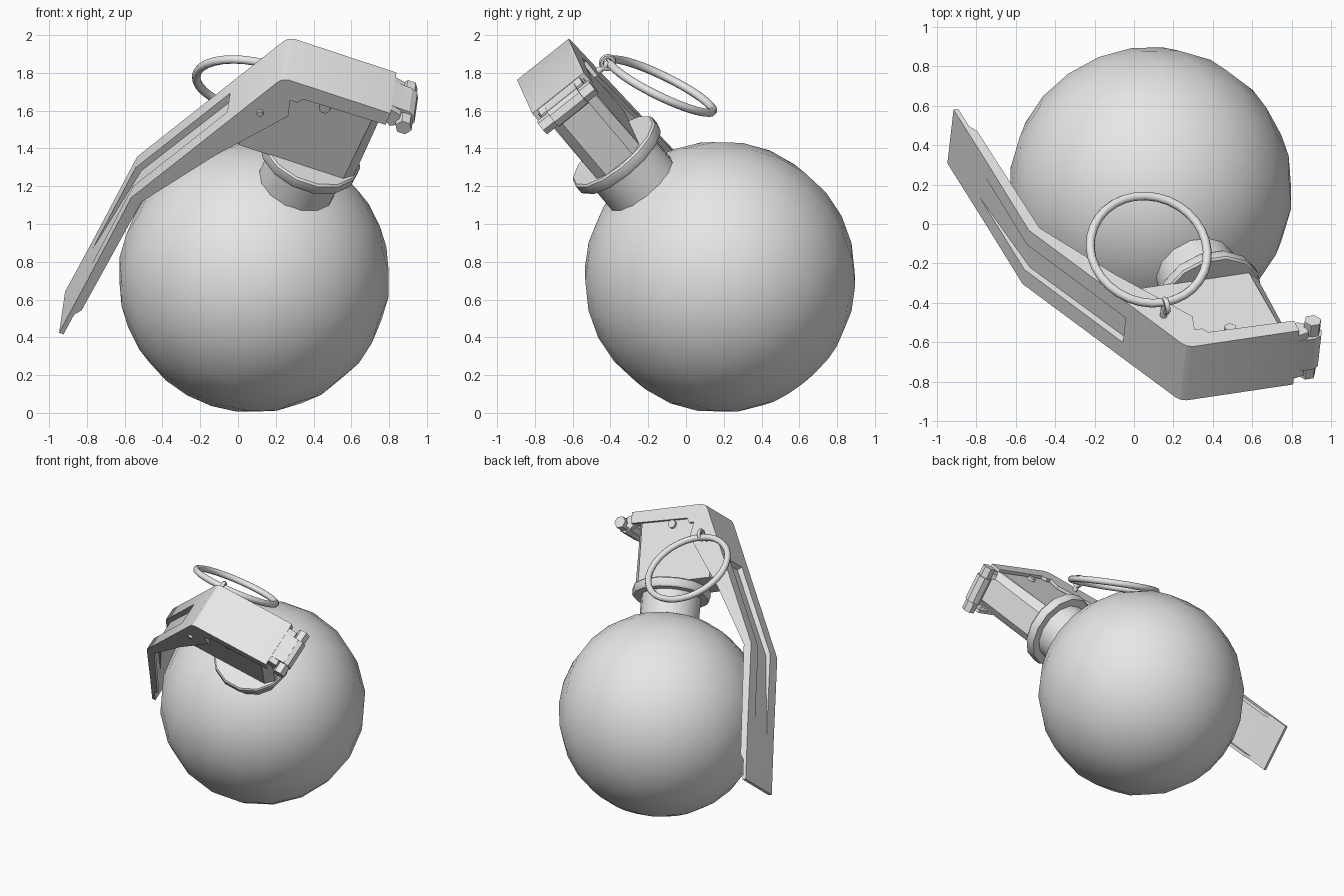
import bpy, bmesh, math
from mathutils import Matrix, Vector

if "Cube" in bpy.data.objects:
    bpy.data.objects.remove(bpy.data.objects["Cube"])

# Tilted frame of the whole assembly: origin at the ball, local z along the neck
AX, AY, AZ = Vector((.94, .14, -.31)), Vector((.09, .78, .62)), Vector((.33, -.61, .72))
FRAME = Matrix.Translation((.085, .18, .72)) @ Matrix((AX, AY, AZ)).transposed().to_4x4()

grey = bpy.data.materials.new("plain grey")
grey.diffuse_color = (.8, .8, .8, 1)
grey.use_nodes = True
grey.node_tree.nodes["Principled BSDF"].inputs["Base Color"].default_value = grey.diffuse_color


def finish(name, bm, angle=35, matrix=FRAME):
    bmesh.ops.remove_doubles(bm, verts=bm.verts, dist=1e-5)
    bmesh.ops.recalc_face_normals(bm, faces=bm.faces)
    bm.transform(matrix)
    me = bpy.data.meshes.new(name)
    bm.to_mesh(me)
    bm.free()
    me.materials.append(grey)
    ob = bpy.data.objects.new(name, me)
    bpy.context.collection.objects.link(ob)
    bpy.ops.object.select_all(action='DESELECT')
    ob.select_set(True)
    bpy.context.view_layer.objects.active = ob
    bpy.ops.object.shade_smooth_by_angle(angle=math.radians(angle))
    return ob


def loft(name, rings, closed=False, angle=35, matrix=FRAME):
    """Skin a list of equal-length point rings; cap the ends unless closed."""
    bm = bmesh.new()
    vs = [[bm.verts.new(p) for p in r] for r in rings]
    n, m = len(rings[0]), len(rings)
    for i in range(m if closed else m - 1):
        a, b = vs[i], vs[(i + 1) % m]
        for j in range(n):
            k = (j + 1) % n
            bm.faces.new((a[j], a[k], b[k], b[j]))
    if not closed:
        bm.faces.new(vs[0])
        bm.faces.new(vs[-1])
    return finish(name, bm, angle, matrix)


def plate(name, pts, y0, y1, angle=20):
    """Extrude an (x, z) outline across the width."""
    return loft(name, [[(x, y, z) for x, z in pts] for y in (y0, y1)], angle=angle)


def turned(name, profile, n):
    """Lathe an (r, z) profile around the neck axis."""
    return loft(name, [[(r * math.cos(t), r * math.sin(t), z)
                        for t in [math.tau * i / n for i in range(n)]] for r, z in profile])


def rod(name, x, z, r, y0, y1, n=8):
    return plate(name, [(x + r * math.cos(math.tau * i / n), z + r * math.sin(math.tau * i / n))
                        for i in range(n)], y0, y1, 50 if n > 8 else 20)


def torus(name, centre, normal, big, small, n, m):
    rot = Vector(normal).to_track_quat('Z', 'Y').to_matrix().to_4x4()
    rings = []
    for i in range(n):
        t = math.tau * i / n
        rings.append([])
        for j in range(m):
            s = math.tau * j / m
            r = big + small * math.cos(s)
            rings[-1].append((r * math.cos(t), r * math.sin(t), small * math.sin(s)))
    return loft(name, rings, True, 60, Matrix.Translation(centre) @ rot)


# Ball body
bm = bmesh.new()
bmesh.ops.create_uvsphere(bm, u_segments=20, v_segments=14, radius=.72)
finish("ball_body", bm, 60)

# Neck and collar
turned("neck", [(.21, .5), (.21, .88)], 14)
turned("collar", [(.265, .86), (.275, .875), (.275, .92), (.265, .93)], 14)

# Fuse head with a chamfered nose
plate("fuse_head", [(-.40, .925), (.19, .925), (.20, 1.45), (-.31, 1.45), (-.33, 1.40)], -.145, .145)
loft("head_nose", [[(.15, -.145, z), (.19, -.145, z), (.245, -.09, z),
                    (.245, .09, z), (.19, .145, z), (.15, .145, z)] for z in (.93, 1.44)], angle=20)

# Lever strip: stations are (x, z, inward x, inward z, groove depth)
W, G, T = .175, .08, .025
stations = [(.27, 1.468, 0, -1, 0), (-.305, 1.468, 0, -1, 0), (-.335, 1.455, .45, -.85, 0),
            (-.353, 1.43, .917, -.398, 0), (-.515, 1.06, .917, -.398, 0),
            (-.515, 1.06, .917, -.398, .04), (-.81, .385, 1, -.2, .035),
            (-.838, -.22, 1, -.05, 0), (-.86, -.63, 1, -.05, 0)]
rings = []
for x, z, ix, iz, d in stations:
    outer = [(-W, 0), (-G, 0), (-G, d), (G, d), (G, 0), (W, 0)]
    section = outer + [(y, o + T) for y, o in reversed(outer)]
    rings.append([(x + ix * o, y, z + iz * o) for y, o in section])
loft("lever_strip", rings, angle=25)

# Folded side walls of the lever
wall = [(.27, 1.468), (.27, 1.385), (-.19, 1.375), (-.21, 1.34), (-.25, 1.34), (-.225, 1.235),
        (-.497, .826), (-.75, .38), (-.80, -.44), (-.85, -.52), (-.81, .385),
        (-.353, 1.43), (-.335, 1.455), (-.305, 1.468)]
for side, name in ((-1, "lever_wall_front"), (1, "lever_wall_back")):
    plate(name, wall, side * W, side * (W - .022))

# Hinge bar with its curled tab
rod("hinge_bar", .365, 1.405, .045, -.175, .175, 6)
rod("hinge_sleeve", .365, 1.405, .055, -.10, .10, 8)
plate("hinge_tab", [(.25, 1.468), (.29, 1.462), (.37, 1.46), (.37, 1.43), (.29, 1.435), (.25, 1.44)],
      -.10, .10)
for side in (-1, 1):
    plate("hinge_hook", [(.26, 1.468), (.33, 1.45), (.33, 1.38), (.30, 1.36), (.26, 1.39)],
          side * .10, side * .14)

# Cross pins and pull ring
rod("striker_pin", -.06, 1.35, .03, -.165, .165, 10)
rod("safety_pin", -.37, 1.2, .018, -.19, .25, 10)
torus("pull_ring", (.075, -.13, 1.73), (.2, .49, 1), .302, .023, 32, 8)
torus("pin_eye", (.16, -.415, 1.855), (1, .2, -.3), .034, .014, 12, 6)
